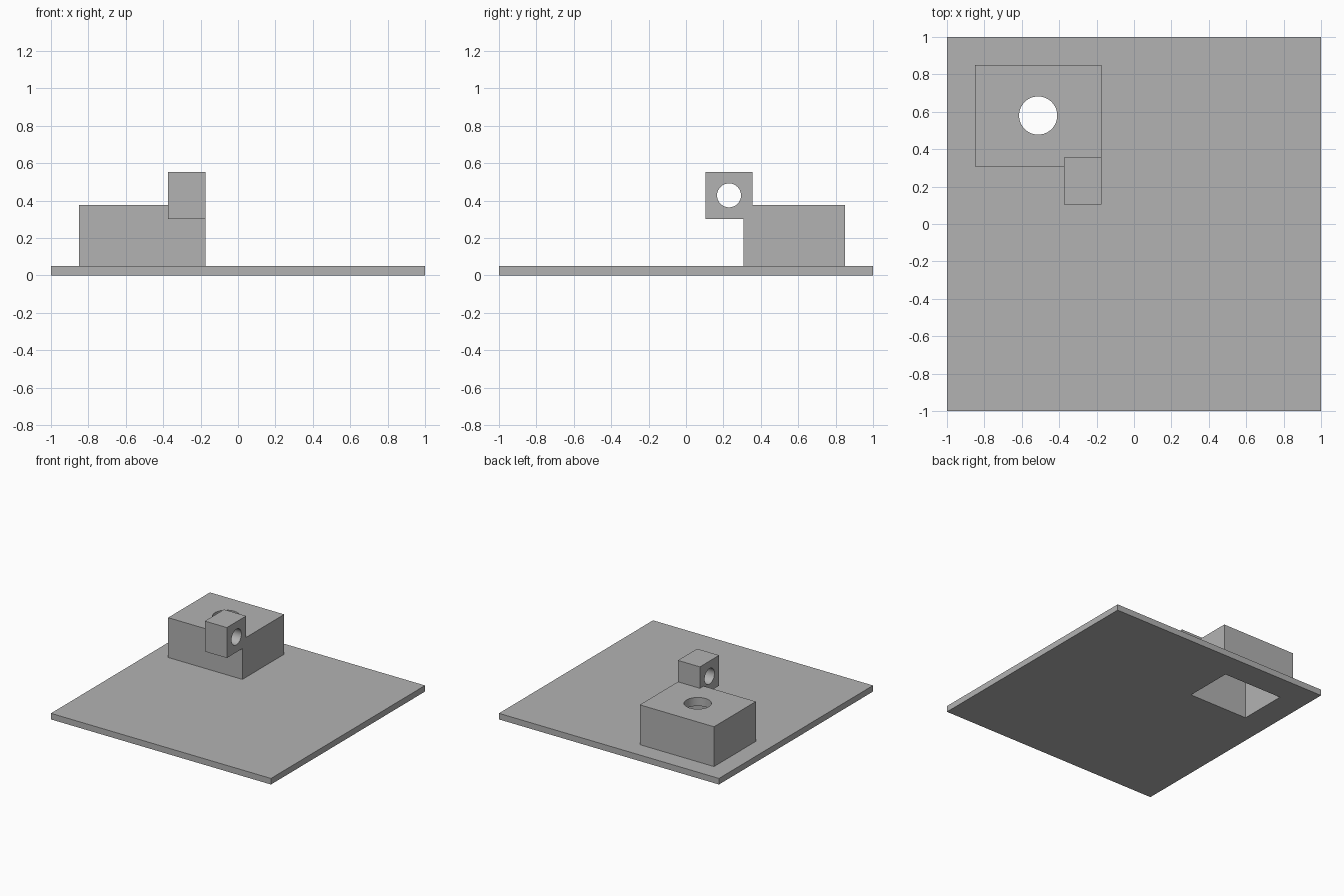
import bpy
import math
from mathutils import Vector

cube = bpy.data.objects.get("Cube")
if cube:
    bpy.data.objects.remove(cube, do_unlink=True)

grey = bpy.data.materials.new("light_grey")
grey.use_nodes = True
COLOUR = (0.448, 0.448, 0.448, 1)
grey.diffuse_color = COLOUR
grey.node_tree.nodes["Principled BSDF"].inputs["Base Color"].default_value = COLOUR


def box(name, low, high):
    """Box between two opposite corners."""
    low, high = Vector(low), Vector(high)
    bpy.ops.mesh.primitive_cube_add(size=1, location=(low + high) / 2)
    ob = bpy.context.object
    ob.name = name
    ob.scale = high - low
    bpy.ops.object.transform_apply(location=True, rotation=True, scale=True)
    ob.data.materials.append(grey)
    return ob


def drill(name, centre, radius, length, rotation=(0, 0, 0)):
    """Round cutter, along z unless rotated."""
    bpy.ops.mesh.primitive_cylinder_add(vertices=64, radius=radius, depth=length,
                                        location=centre, rotation=rotation)
    ob = bpy.context.object
    ob.name = name
    ob.data.materials.append(grey)
    return ob


def combine(target, tool, operation):
    """Apply a boolean and remove the helper."""
    tool.hide_render = True
    mod = target.modifiers.new(operation.lower(), 'BOOLEAN')
    mod.operation = operation
    mod.solver = 'EXACT'
    mod.object = tool
    bpy.context.view_layer.objects.active = target
    bpy.ops.object.modifier_apply(modifier=mod.name)
    bpy.data.objects.remove(tool, do_unlink=True)


# Main body: plate, hollow housing and overhanging lug fused together
X0, X1, Y0, Y1, TOP, WALL = -0.85, -0.175, 0.307, 0.85, 0.377, 0.07
body = box("base_plate_with_housing", (-1, -1, 0), (1, 1, 0.05))
combine(body, box("housing", (X0, Y0, 0.02), (X1, Y1, TOP)), 'UNION')
combine(body, box("lug", (-0.375, 0.105, 0.303), (X1, 0.355, 0.553)), 'UNION')

# Pocket open at the underside
combine(body, box("pocket", (X0 + WALL, Y0 + WALL, -0.1),
                  (X1 - WALL, Y1 - WALL, TOP - WALL)), 'DIFFERENCE')

# Round holes through the housing roof and the lug
combine(body, drill("roof_hole", ((X0 + X1) / 2, 0.58, TOP), 0.102, 0.2), 'DIFFERENCE')
combine(body, drill("lug_hole", (-0.275, 0.23, 0.428), 0.064, 0.4,
                    (0, math.pi / 2, 0)), 'DIFFERENCE')

bpy.ops.object.select_all(action='DESELECT')
body.select_set(True)
bpy.context.view_layer.objects.active = body
bpy.ops.object.shade_smooth_by_angle(angle=math.radians(30))
